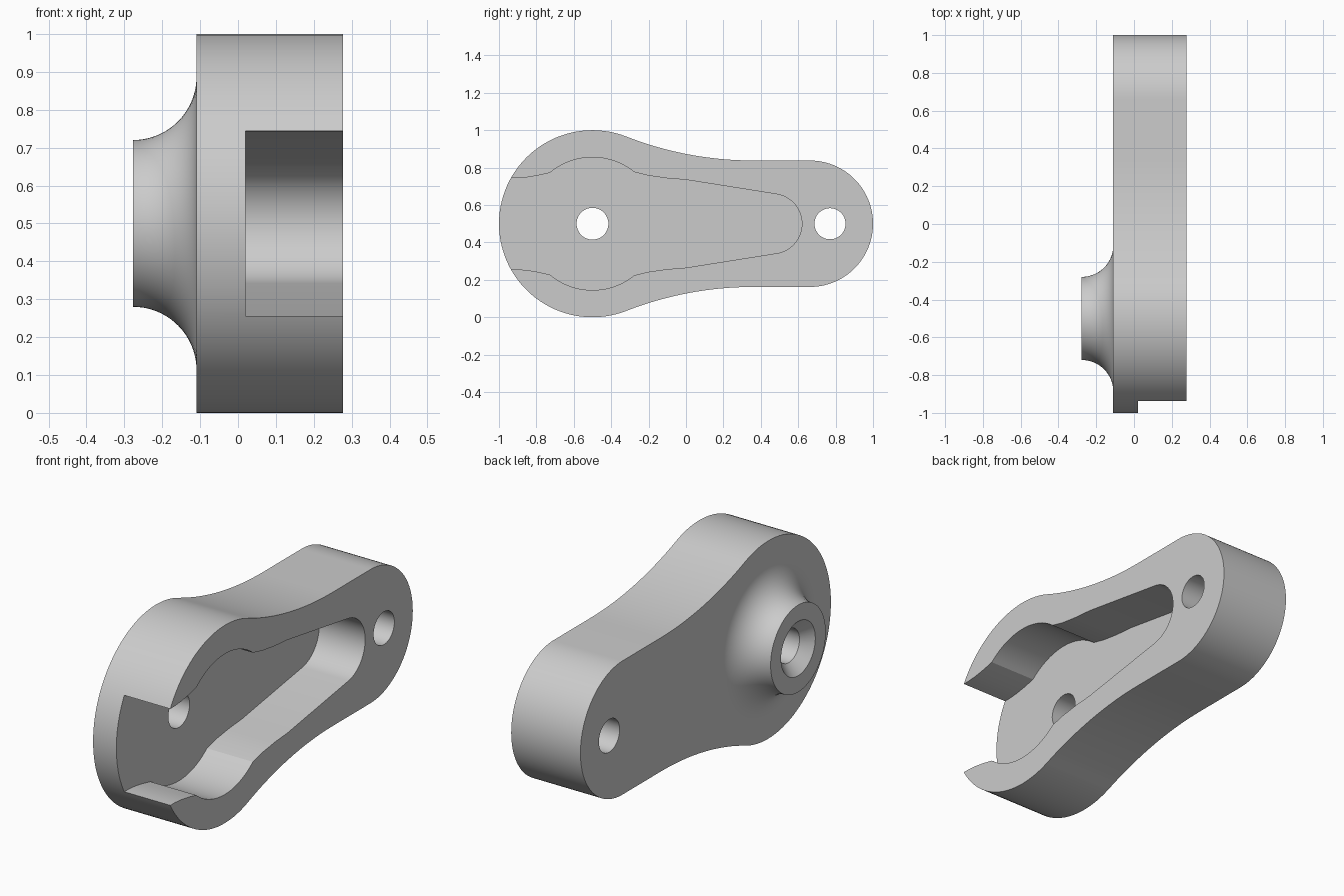
import bpy, bmesh
from math import sin, cos, radians, pi

cube = bpy.data.objects.get("Cube")
if cube:
    bpy.data.objects.remove(cube, do_unlink=True)

grey = bpy.data.materials.new("plain grey")
grey.use_nodes = True
colour = (0.6, 0.6, 0.6, 1)
grey.diffuse_color = colour
grey.node_tree.nodes["Principled BSDF"].inputs["Base Color"].default_value = colour

MID = 0.5          # height of the symmetry line
PIVOT, TIP = -0.5, 0.77
BACK, FACE, FLOOR = -0.11, 0.277, 0.02


def arc(cy, ch, r, a0, a1, n):
    """Points on an arc in the side plane, angles in degrees."""
    steps = [radians(a0 + (a1 - a0) * i / n) for i in range(n + 1)]
    return [(cy + r * cos(a), ch + r * sin(a)) for a in steps]


def finish(name, bm):
    bmesh.ops.recalc_face_normals(bm, faces=bm.faces)
    mesh = bpy.data.meshes.new(name)
    bm.to_mesh(mesh)
    bm.free()
    mesh.materials.append(grey)
    ob = bpy.data.objects.new(name, mesh)
    bpy.context.collection.objects.link(ob)
    return ob


def prism(name, half, x0, x1):
    """Mirror an upper half outline and extrude it along x."""
    loop = half + [(y, -h) for y, h in reversed(half) if h > 1e-5]
    bm = bmesh.new()
    face = bm.faces.new([bm.verts.new((x0, y, MID + h)) for y, h in loop])
    out = bmesh.ops.extrude_face_region(bm, geom=[face])["geom"]
    bmesh.ops.translate(bm, vec=(x1 - x0, 0, 0),
                        verts=[v for v in out if isinstance(v, bmesh.types.BMVert)])
    return finish(name, bm)


def lathe(name, profile, y, n=72):
    """Turn an (x, radius) profile about an x-parallel axis."""
    bm = bmesh.new()
    rings = [[bm.verts.new((x, y + r * cos(2 * pi * i / n), MID + r * sin(2 * pi * i / n)))
              for i in range(n)] for x, r in profile]
    for a, b in zip(rings, rings[1:]):
        for i in range(n):
            j = (i + 1) % n
            bm.faces.new((a[i], a[j], b[j], b[i]))
    bm.faces.new(rings[0])
    bm.faces.new(rings[-1])
    return finish(name, bm)


def combine(target, tool, operation):
    mod = target.modifiers.new("join", "BOOLEAN")
    mod.object, mod.operation, mod.solver = tool, operation, "EXACT"
    bpy.context.view_layer.objects.active = target
    bpy.ops.object.modifier_apply(modifier=mod.name)
    bpy.data.objects.remove(tool, do_unlink=True)


# Lever body: large round end, concave waist, small round end
outline = arc(PIVOT, 0, 0.5, 180, 68.67, 32)[:-1]
outline += arc(0.36, 2.202, 1.864, 248.67, 270, 16)
outline += arc(0.662, 0, 0.338, 90, 0, 28)
body = prism("lever_body", outline, BACK, FACE)

# Flared boss on the back
boss_x, flare = -0.277, 0.1675
profile = [(boss_x + flare * sin(t), 0.22 + flare * (1 - cos(t)))
           for t in (pi / 2 * i / 20 for i in range(21))]
combine(body, lathe("boss", profile + [(-0.05, 0.22 + flare)], PIVOT), "UNION")

# Open-ended pocket on the face
pocket = [(-1.2, 0.243), (-0.9, 0.244), (-0.85, 0.248), (-0.79, 0.258)]
pocket += arc(PIVOT, 0, 0.355, 130, 51, 20)
pocket += [(-0.2, 0.257), (-0.1, 0.243), (0, 0.235)]
pocket += arc(0.46, 0, 0.16, 81, 0, 16)
combine(body, prism("pocket", pocket, FLOOR, 0.5), "DIFFERENCE")

# Countersunk pivot hole and plain tip hole
sink = [(-0.327, 0.187), (-0.225, 0.085), (0.5, 0.085)]
combine(body, lathe("pivot_hole", sink, PIVOT, 48), "DIFFERENCE")
combine(body, lathe("tip_hole", [(-0.5, 0.083), (0.5, 0.083)], TIP, 48), "DIFFERENCE")

# Smooth curved walls, crisp rims
bpy.ops.object.select_all(action="DESELECT")
body.select_set(True)
bpy.context.view_layer.objects.active = body
bpy.ops.object.shade_smooth_by_angle(angle=radians(20))
